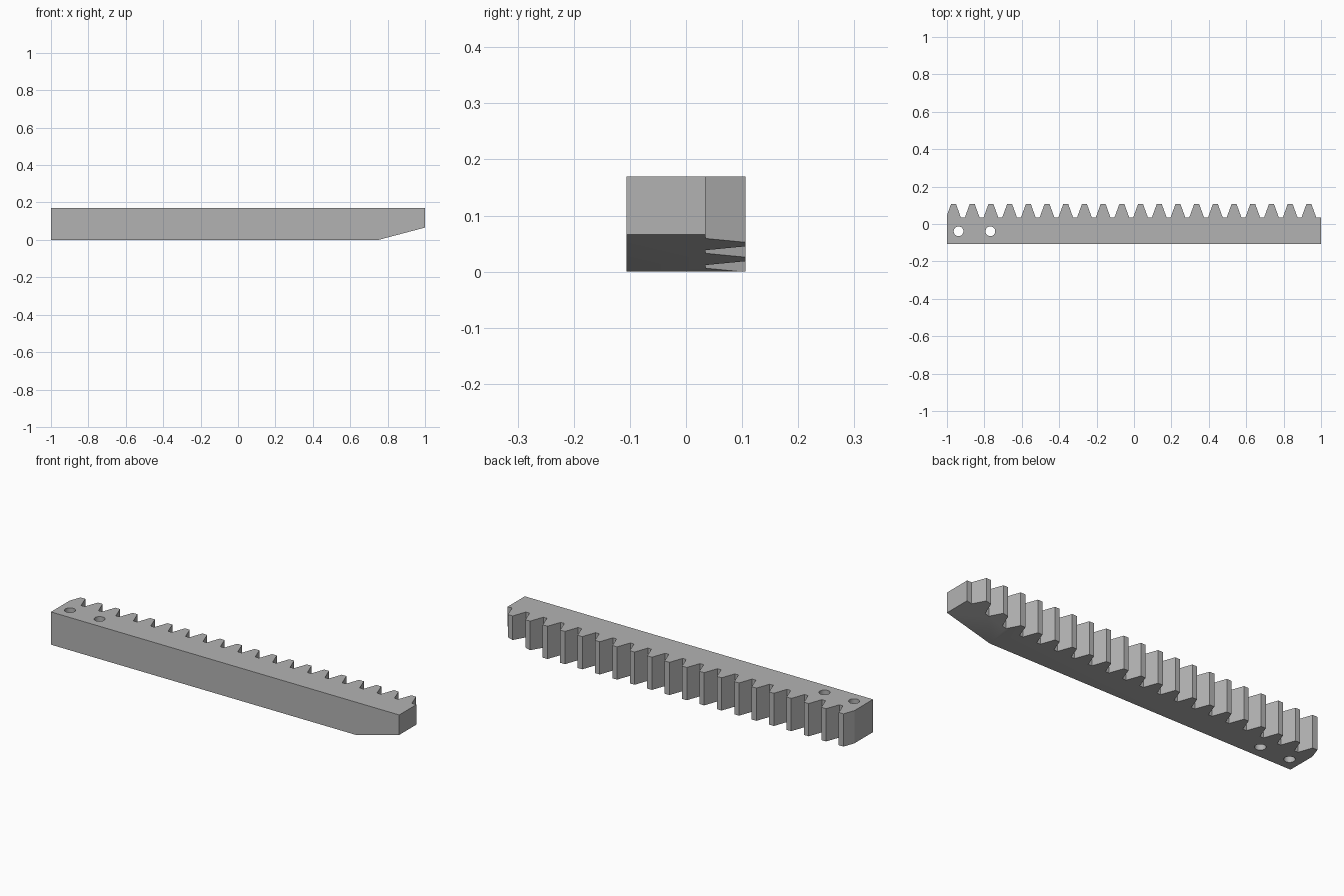
import bpy, bmesh, math

if "Cube" in bpy.data.objects:
    bpy.data.objects.remove(bpy.data.objects["Cube"], do_unlink=True)

HEIGHT, HALF_DEPTH = 0.17, 0.106
PITCH, TEETH, FIRST = 0.1, 20, -0.965
ROOT_Y = 0.0345
TIP_HALF, ROOT_HALF = 0.0136, 0.0395

steel = bpy.data.materials.new("grey steel")
steel.use_nodes = True
colour = (0.45, 0.45, 0.45, 1)
steel.diffuse_color = colour
steel.node_tree.nodes["Principled BSDF"].inputs["Base Color"].default_value = colour


def prism(name, points, direction):
    """Extrude a closed outline along a direction."""
    bm = bmesh.new()
    face = bm.faces.new([bm.verts.new(p) for p in points])
    new = bmesh.ops.extrude_face_region(bm, geom=[face])["geom"]
    bmesh.ops.translate(bm, vec=direction,
                        verts=[v for v in new if isinstance(v, bmesh.types.BMVert)])
    bmesh.ops.recalc_face_normals(bm, faces=bm.faces)
    mesh = bpy.data.meshes.new(name)
    bm.to_mesh(mesh)
    bm.free()
    obj = bpy.data.objects.new(name, mesh)
    bpy.context.collection.objects.link(obj)
    mesh.materials.append(steel)
    return obj


def cut(target, cutter):
    """Subtract the cutter, then discard it."""
    mod = target.modifiers.new("cut", "BOOLEAN")
    mod.operation, mod.solver, mod.object = "DIFFERENCE", "EXACT", cutter
    bpy.context.view_layer.objects.active = target
    bpy.ops.object.modifier_apply(modifier=mod.name)
    bpy.data.objects.remove(cutter, do_unlink=True)


# Toothed bar: straight front, trapezoid teeth along the back
outline = [(1, ROOT_Y), (1, -HALF_DEPTH), (-1, -HALF_DEPTH)]
slope = (HALF_DEPTH - ROOT_Y) / (ROOT_HALF - TIP_HALF)
for i in range(TEETH):
    x = FIRST + i * PITCH
    left = max(x - ROOT_HALF, -1)
    outline += [(left, ROOT_Y + (left - x + ROOT_HALF) * slope),
                (x - TIP_HALF, HALF_DEPTH), (x + TIP_HALF, HALF_DEPTH),
                (x + ROOT_HALF, ROOT_Y)]
rack = prism("gear_rack", [(x, y, 0) for x, y in outline], (0, 0, HEIGHT))

# Sloped underside at one end
wedge = [(0.751, 0), (1.249, 0.132), (1.249, -0.1), (0.751, -0.1)]
cut(rack, prism("ramp_cutter", [(x, -0.3, z) for x, z in wedge], (0, 0.6, 0)))

# Two mounting holes at the other end
for hole_x in (-0.938, -0.768):
    ring = [(hole_x + 0.026 * math.cos(a), -0.039 + 0.026 * math.sin(a), -0.1)
            for a in (k * math.tau / 32 for k in range(32))]
    cut(rack, prism("hole_cutter", ring, (0, 0, 0.4)))

# Smooth hole walls, crisp edges elsewhere
bpy.ops.object.select_all(action="DESELECT")
rack.select_set(True)
bpy.context.view_layer.objects.active = rack
bpy.ops.object.shade_smooth_by_angle(angle=math.radians(15))
